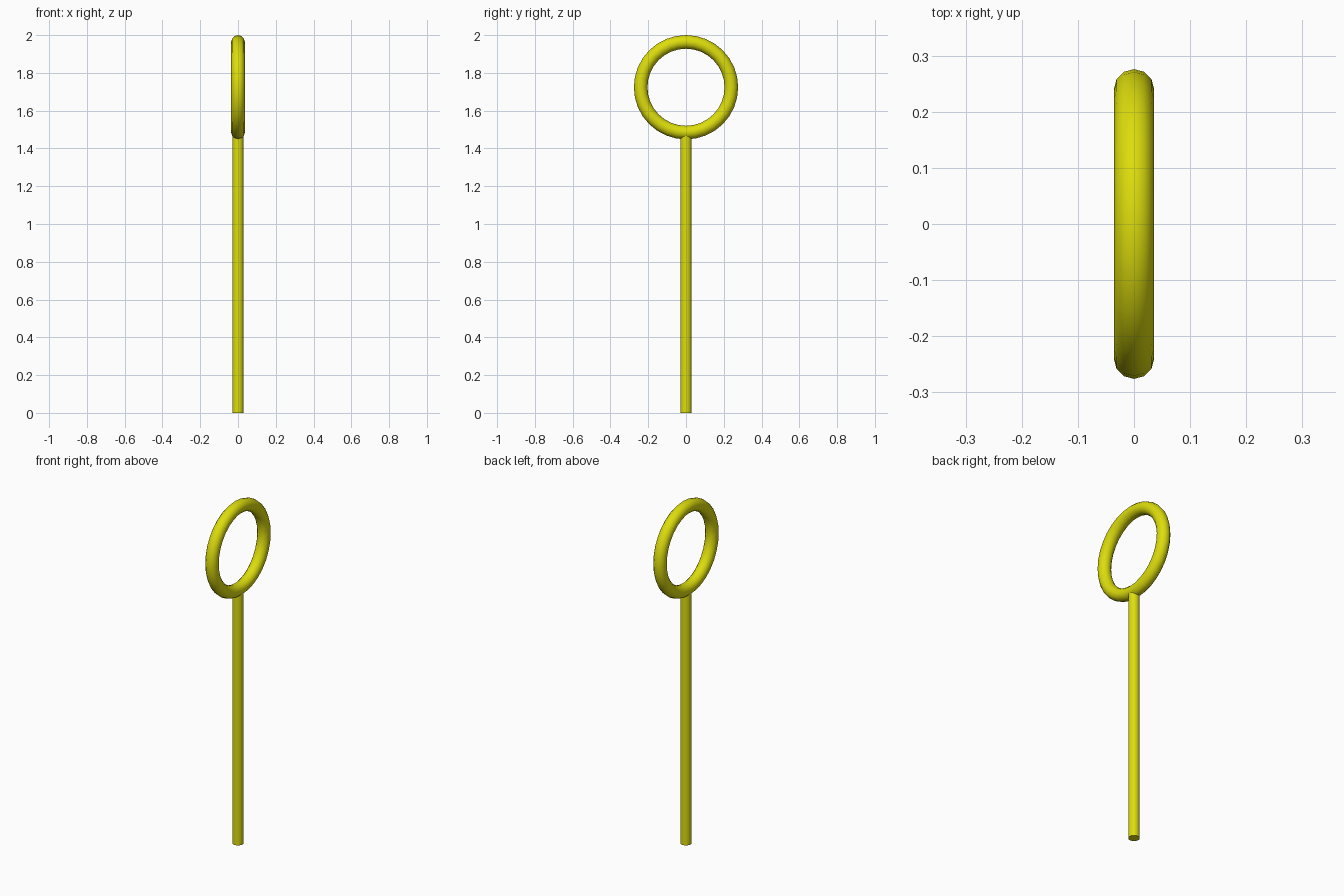
import bpy
import math

if "Cube" in bpy.data.objects:
    bpy.data.objects.remove(bpy.data.objects["Cube"])

yellow = bpy.data.materials.new("yellow")
yellow.diffuse_color = (0.72, 0.72, 0.004, 1)
yellow.use_nodes = True
yellow.node_tree.nodes["Principled BSDF"].inputs["Base Color"].default_value = yellow.diffuse_color

RING_R, TUBE_R = 0.24, 0.036
ring_z = 2.0 - RING_R - TUBE_R


def finish(name):
    obj = bpy.context.object
    obj.name = name
    obj.data.materials.append(yellow)
    bpy.ops.object.transform_apply(location=False, rotation=True, scale=True)
    bpy.ops.object.shade_smooth_by_angle(angle=math.radians(40))


# Ring standing upright, its opening facing along x
bpy.ops.mesh.primitive_torus_add(major_radius=RING_R, minor_radius=TUBE_R,
                                 major_segments=32, minor_segments=12,
                                 location=(0, 0, ring_z),
                                 rotation=(0, math.pi / 2, 0))
finish("ring")

# Straight stick running up into the underside of the ring
stick_h = 1.47
bpy.ops.mesh.primitive_cylinder_add(vertices=24, radius=0.03, depth=stick_h,
                                    location=(0, 0, stick_h / 2))
finish("stick")
